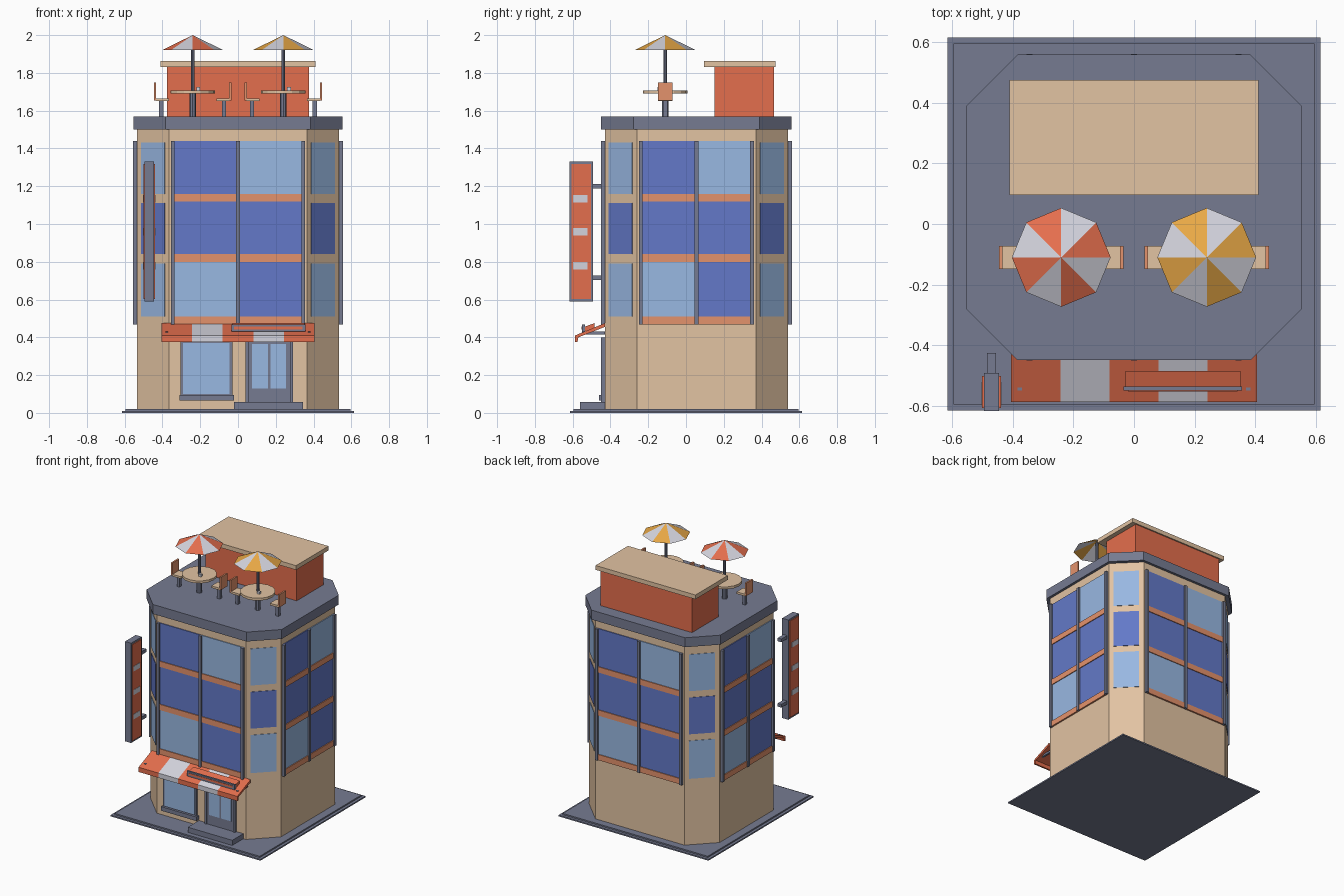
import bpy, bmesh
from math import pi, cos, sin
from mathutils import Matrix, Vector

if "Cube" in bpy.data.objects:
    bpy.data.objects.remove(bpy.data.objects["Cube"])


def srgb(*rgb):
    return [((c / 255 + 0.055) / 1.055) ** 2.4 for c in rgb] + [1]


def material(name, *rgb):
    m = bpy.data.materials.new(name)
    m.use_nodes = True
    col = srgb(*rgb)
    m.diffuse_color = col
    m.node_tree.nodes["Principled BSDF"].inputs["Base Color"].default_value = col
    return m


TAN = material("tan wall", 226, 195, 162)
GREY = material("slate grey", 118, 123, 145)
RED = material("brick red", 228, 110, 77)
ORANGE = material("soft orange", 228, 146, 108)
BLUE = material("deep blue glass", 99, 121, 200)
SKY = material("light blue glass", 152, 184, 226)
WHITE = material("pale grey", 212, 212, 222)
YELLOW = material("amber", 232, 168, 70)
IDENT = Matrix()


def finish(name, bm, mats, M=IDENT):
    bmesh.ops.transform(bm, matrix=M, verts=bm.verts)
    me = bpy.data.meshes.new(name)
    bm.to_mesh(me)
    bm.free()
    for m in mats:
        me.materials.append(m)
    ob = bpy.data.objects.new(name, me)
    bpy.context.collection.objects.link(ob)
    return ob


def box(name, x, y, z, mat, M=IDENT):
    bm = bmesh.new()
    bmesh.ops.create_cube(bm, size=1)
    for v in bm.verts:
        v.co = [(a + b) / 2 + c * (b - a) for (a, b), c in zip((x, y, z), v.co)]
    return finish(name, bm, [mat], M)


def prism(name, pts, lift, mat):
    """Extrude a closed polygon of 3D points along the vector lift."""
    bm = bmesh.new()
    f = bm.faces.new([bm.verts.new(p) for p in pts])
    r = bmesh.ops.extrude_face_region(bm, geom=[f])
    verts = [g for g in r["geom"] if isinstance(g, bmesh.types.BMVert)]
    bmesh.ops.translate(bm, vec=lift, verts=verts)
    bmesh.ops.recalc_face_normals(bm, faces=bm.faces)
    return finish(name, bm, [mat])


def cylinder(name, x, y, z0, z1, r, sides, mat):
    bm = bmesh.new()
    bmesh.ops.create_cone(bm, cap_ends=True, segments=sides, radius1=r, radius2=r, depth=z1 - z0)
    return finish(name, bm, [mat], Matrix.Translation((x, y, (z0 + z1) / 2)))


# Ground plate and chamfered tower
CY, HX, HY, CH = 0.055, 0.535, 0.485, 0.17
box("pavement_lower", (-.615, .615), (-.615, .615), (0, .01), GREY)
box("pavement_upper", (-.595, .595), (-.595, .595), (.01, .02), GREY)


def octagon(grow, z):
    a, b = HX + grow, HY + grow
    return [(x, y + CY, z) for x, y in (
        (a, b - CH), (a - CH, b), (CH - a, b), (-a, b - CH),
        (-a, CH - b), (CH - a, -b), (a - CH, -b), (a, CH - b))]


prism("tower_wall", octagon(0, .02), (0, 0, 1.48), TAN)
prism("roof_cornice", octagon(.019, 1.5), (0, 0, .07), GREY)

# Glazed bays: the same layout on each main side
ROWS = ((.51, .80), (.84, 1.12), (1.16, 1.44))
PANES = ((SKY, BLUE), (BLUE, BLUE), (BLUE, SKY))
for k, side in enumerate(("front", "right", "back", "left")):
    d, w = ((HY, HX) if k % 2 == 0 else (HX, HY))
    w -= CH + .02
    M = Matrix.Translation((0, CY, 0)) @ Matrix.Rotation(k * pi / 2, 4, "Z")
    for (z0, z1), mats in zip(ROWS, PANES):
        for s, mat in zip((-1, 1), mats):
            box(side + "_window", sorted((0, s * w)), (-d - .006, -d + .01), (z0, z1), mat, M)
        box(side + "_spandrel", (-w, w), (-d - .012, -d + .01), (z0 - .042, z0), ORANGE, M)
    for x in (-w, 0, w):
        box(side + "_mullion", (x - .01, x + .01), (-d - .02, -d + .01), (.467, 1.44), GREY, M)

# Narrow windows on the four cut corners
for sx in (-1, 1):
    for sy in (-1, 1):
        n = Vector((sx, sy, 0))
        M = Matrix.Translation((sx * (HX - CH / 2), CY + sy * (HY - CH / 2), 0)) \
            @ n.to_track_quat("-Y", "Z").to_matrix().to_4x4()
        for (z0, z1), mat in zip(ROWS, (SKY, BLUE, SKY)):
            box("corner_window", (-.088, .088), (-.003, .005), (z0, z1 - .008), mat, M)

# Shop window, door and step
F = CY - HY
box("shop_window_frame", (-.305, -.03), (F - .012, F), (.07, .40), GREY)
box("shop_window_glass", (-.29, -.045), (F - .015, F), (.10, .37), SKY)
box("shop_window_sill", (-.31, -.02), (F - .03, F), (.065, .095), GREY)
box("door_frame", (.04, .29), (F - .012, F), (.055, .40), GREY)
for x in (.075, .172):
    box("door_glass", (x, x + .083), (F - .015, F), (.13, .365), SKY)
for x in (.04, .275):
    box("door_post", (x, x + .015), (F - .02, F), (.055, .40), GREY)
box("door_step", (-.02, .345), (-.56, F), (.02, .058), GREY)

# Striped awning with a sign board resting on it
SLOPE = ((F, .475), (-.587, .41), (-.587, .375), (-.575, .375), (-.57, .40), (F, .455))
for i in range(5):
    x = -.405 + i * .162
    prism("awning_stripe", [(x, y, z) for y, z in SLOPE], (.162, 0, 0), WHITE if i % 2 else RED)
for x in (-.385, .37):
    box("awning_arm", (x, x + .015), (-.55, F), (.415, .43), GREY)
BOARD = ((-.485, .475), (-.54, .455), (-.54, .43), (-.485, .45))
prism("awning_board", [(-.028, y, z) for y, z in BOARD], (.38, 0, 0), RED)
box("awning_board_frame", (-.035, .357), (-.55, -.536), (.43, .468), GREY)
box("awning_board_panel", (-.02, .342), (-.553, -.548), (.442, .457), RED)

# Hanging blade sign
box("blade_sign_body", (-.495, -.445), (-.617, -.492), (.59, 1.33), GREY)
for s in (-1, 1):
    x = -.47 + s * .026
    box("blade_sign_panel", (x - .005, x + .005), (-.607, -.502), (.603, 1.317), RED)
    for z in (.76, .94, 1.115):
        x2 = -.47 + s * .032
        box("blade_sign_patch", (x2 - .001, x2 + .001), (-.598, -.522), (z, z + .038), WHITE)
for z in (.715, 1.2):
    box("blade_sign_bracket", (-.485, -.455), (-.495, -.425), (z - .012, z + .012), GREY)

# Rooftop room
box("roof_room", (-.375, .375), (.152, .465), (1.57, 1.83), RED)
box("roof_room_slab", (-.41, .41), (.095, .475), (1.83, 1.862), TAN)


# Parasol with alternating canopy sectors
def canopy(x, y, mat):
    bm = bmesh.new()
    top = bm.verts.new((0, 0, 2))
    rim = [bm.verts.new((.163 * cos(i * pi / 4), .163 * sin(i * pi / 4), 1.92)) for i in range(8)]
    for i in range(8):
        bm.faces.new((top, rim[i], rim[(i + 1) % 8])).material_index = i % 2
    finish("parasol_canopy", bm, [mat, WHITE], Matrix.Translation((x, y, 0)))


# Two terrace sets, each with a table, a parasol and a pair of chairs
TY = -.11
for tx, mat in ((-.24, RED), (.24, YELLOW)):
    canopy(tx, TY, mat)
    cylinder("parasol_pole", tx, TY, 1.69, 1.985, .01, 8, GREY)
    cylinder("table_leg", tx, TY, 1.57, 1.69, .018, 8, GREY)
    cylinder("table_top", tx, TY, 1.69, 1.708, .118, 16, TAN)
    box("table_cup", (tx + .02, tx + .04), (TY - .04, TY - .02), (1.708, 1.725), WHITE)
    for s in (-1, 1):
        M = Matrix.Translation((tx, TY, 0)) @ Matrix.Diagonal((s, 1, 1, 1))
        chair = [
            box("chair_seat", (.125, .195), (-.038, .038), (1.65, 1.665), TAN, M),
            box("chair_back", (.193, .205), (-.038, .038), (1.655, 1.75), ORANGE, M),
            box("chair_leg", (.155, .177), (-.012, .012), (1.57, 1.65), GREY, M)]
        if s < 0:
            for part in chair:
                part.data.flip_normals()
